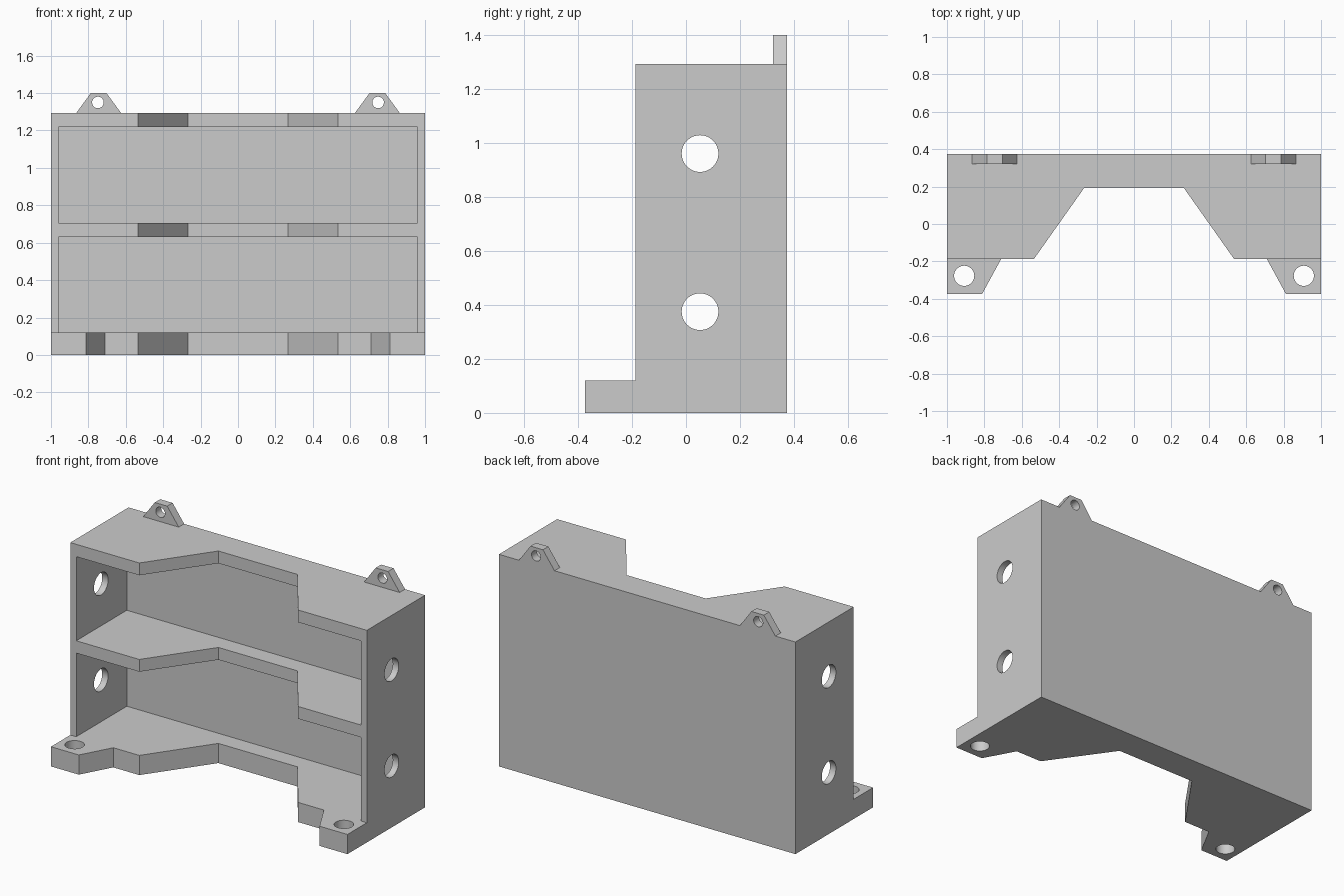
import bpy
import bmesh
from math import radians
from mathutils import Matrix, Vector

if "Cube" in bpy.data.objects:
    bpy.data.objects.remove(bpy.data.objects["Cube"], do_unlink=True)

grey = bpy.data.materials.new("light grey")
grey.use_nodes = True
grey.diffuse_color = (0.6, 0.6, 0.6, 1)
grey.node_tree.nodes["Principled BSDF"].inputs["Base Color"].default_value = (0.6, 0.6, 0.6, 1)


def finish(name, bm):
    bmesh.ops.recalc_face_normals(bm, faces=bm.faces)
    mesh = bpy.data.meshes.new(name)
    bm.to_mesh(mesh)
    bm.free()
    mesh.materials.append(grey)
    obj = bpy.data.objects.new(name, mesh)
    bpy.context.collection.objects.link(obj)
    return obj


def extrude(name, points, direction):
    """Prism from a flat outline of 3D points."""
    bm = bmesh.new()
    face = bm.faces.new([bm.verts.new(p) for p in points])
    result = bmesh.ops.extrude_face_region(bm, geom=[face], use_keep_orig=True)
    verts = [g for g in result["geom"] if isinstance(g, bmesh.types.BMVert)]
    bmesh.ops.translate(bm, verts=verts, vec=direction)
    return finish(name, bm)


def box(name, low, high):
    low, high = Vector(low), Vector(high)
    bm = bmesh.new()
    bmesh.ops.create_cube(bm, size=1, matrix=Matrix.Translation((low + high) / 2)
                          @ Matrix.Diagonal((*(high - low), 1)))
    return finish(name, bm)


def rod(name, center, axis, radius, length):
    turn = Vector((0, 0, 1)).rotation_difference(Vector(axis)).to_matrix().to_4x4()
    bm = bmesh.new()
    bmesh.ops.create_cone(bm, cap_ends=True, segments=48, radius1=radius, radius2=radius,
                          depth=length, matrix=Matrix.Translation(center) @ turn)
    return finish(name, bm)


def cut(obj, cutters):
    """Subtract every cutter, apply, and discard the cutters."""
    bpy.context.view_layer.objects.active = obj
    for cutter in cutters:
        cutter.hide_render = True
        mod = obj.modifiers.new("cut", "BOOLEAN")
        mod.operation = "DIFFERENCE"
        mod.solver = "EXACT"
        mod.object = cutter
        bpy.ops.object.modifier_apply(modifier=mod.name)
        bpy.data.objects.remove(cutter, do_unlink=True)


def smooth(obj):
    bpy.ops.object.select_all(action="DESELECT")
    obj.select_set(True)
    bpy.context.view_layer.objects.active = obj
    bpy.ops.object.shade_smooth_by_angle(angle=radians(30))


# Main dimensions
back, wall_front, tab_front = 0.374, -0.187, -0.374
floor_top, top = 0.12, 1.293

# Cabinet: plan outline with notched front and mounting tabs
half = [(1, back), (1, tab_front), (0.812, tab_front), (0.71, wall_front),
        (0.535, wall_front), (0.267, 0.192)]
plan = half + [(-x, y) for x, y in reversed(half)]
cabinet = extrude("cabinet", [(x, y, 0) for x, y in plan], (0, 0, top))

# Clear the space above the tabs, then hollow out both compartments
cutters = [box("tab_clearance", (-2, -1, floor_top), (2, wall_front, 2))]
for low, high in ((floor_top, 0.63), (0.705, 1.218)):
    cutters.append(box("compartment", (-0.96, -1, low), (0.96, 0.3, high)))

# Round openings through the side walls and the mounting tabs
for z in (0.375, 0.961):
    cutters.append(rod("side_hole", (0, 0.052, z), (1, 0, 0), 0.068, 3))
for side in (-1, 1):
    cutters.append(rod("tab_hole", (side * 0.908, -0.277, 0.05), (0, 0, 1), 0.054, 0.4))
cut(cabinet, cutters)
smooth(cabinet)

# Hanging ears on the rear top edge
for side, label in ((-1, "right"), (1, "left")):
    outline = [(-0.12, top), (0.12, top), (0.042, 1.4), (-0.042, 1.4)]
    ear = extrude(label + "_hanging_ear",
                  [(side * 0.745 + x, 0.322, z) for x, z in outline], (0, back - 0.322, 0))
    cut(ear, [rod("ear_hole", (side * 0.749, 0.35, 1.35), (0, 1, 0), 0.031, 0.4)])
    smooth(ear)
